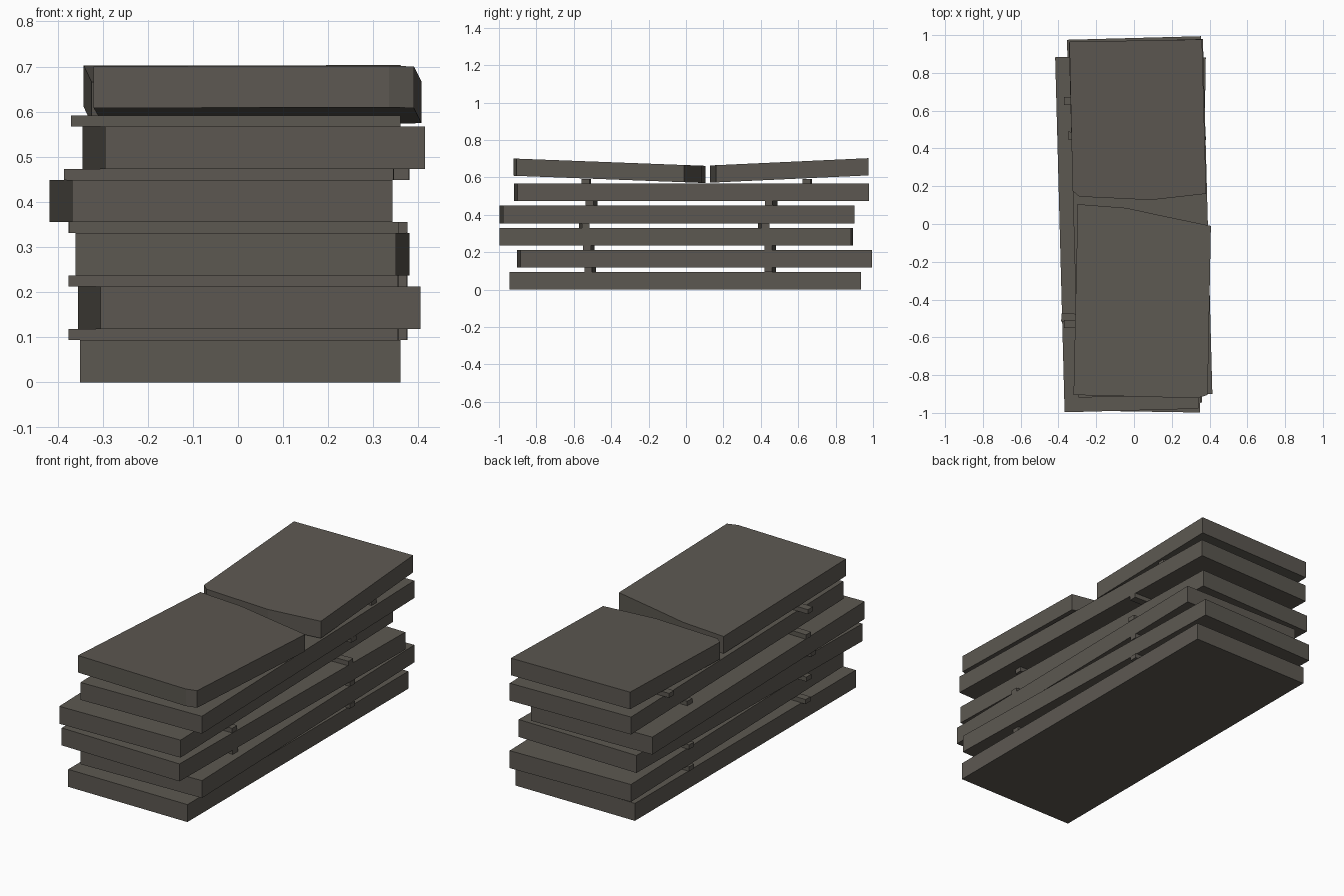
import bpy, bmesh, math
from mathutils import Matrix

if "Cube" in bpy.data.objects:
    bpy.data.objects.remove(bpy.data.objects["Cube"])

concrete = bpy.data.materials.new("weathered concrete")
concrete.diffuse_color = (0.108, 0.098, 0.083, 1)
concrete.use_nodes = True
concrete.node_tree.nodes["Principled BSDF"].inputs["Base Color"].default_value = concrete.diffuse_color


def finish(name, bm):
    bmesh.ops.recalc_face_normals(bm, faces=bm.faces[:])
    me = bpy.data.meshes.new(name)
    bm.to_mesh(me)
    bm.free()
    me.materials.append(concrete)
    ob = bpy.data.objects.new(name, me)
    bpy.context.collection.objects.link(ob)


def box(name, centre, size, angle):
    bm = bmesh.new()
    m = Matrix.Translation(centre) @ Matrix.Rotation(angle, 4, 'Z') @ Matrix.Diagonal((*size, 1))
    bmesh.ops.create_cube(bm, size=1, matrix=m)
    finish(name, bm)


def broken_slab(name, outline, z0, slope, thick):
    """Prism from an outline, its underside at z0 + slope * y."""
    bm = bmesh.new()
    face = bm.faces.new([bm.verts.new((x, y, z0 + slope * y)) for x, y in outline])
    ext = bmesh.ops.extrude_face_region(bm, geom=[face])
    top = [v for v in ext["geom"] if isinstance(v, bmesh.types.BMVert)]
    bmesh.ops.translate(bm, verts=top, vec=(0, 0, thick))
    finish(name, bm)


# Whole slabs: centre x, centre y, turn
PITCH, THICK = 0.1183, 0.094
slabs = [(0.005, -0.005, 0.0), (0.025, 0.045, 0.0266), (0.01, -0.0525, -0.016),
         (-0.0375, -0.0475, 0.0266), (0.035, 0.03, 0.0266)]
for i, (x, y, a) in enumerate(slabs):
    box(f"slab_{i + 1}", (x, y, i * PITCH + THICK / 2), (0.71, 1.88, THICK), a)

# Spacer battens in each gap: (x, y, turn) for the front and back one
battens = [((-0.01, -0.513, -0.027), (0.01, 0.45, -0.027)),
           ((-0.01, -0.52, -0.027), (0.01, 0.45, -0.027)),
           ((-0.01, -0.543, 0.02), (0.01, 0.415, 0.027)),
           ((-0.02, -0.505, -0.03), (0.015, 0.455, -0.035)),
           ((-0.005, -0.533, -0.01), (-0.005, 0.648, -0.01))]
GAP = PITCH - THICK
for i, pair in enumerate(battens):
    z = i * PITCH + THICK + GAP / 2
    for side, (x, y, a) in zip(("front", "back"), pair):
        box(f"batten_{side}_{i + 1}", (x, y, z), (0.73, 0.042, GAP), a)

# Top slab, snapped in two and sagging toward the break
broken_slab("top_slab_front_half",
            [(-0.32, -0.905), (0.335, -0.922), (0.39, -0.905), (0.407, -0.01),
             (0.12, 0.05), (-0.04, 0.085), (-0.298, 0.105)],
            0.574, -0.038, 0.092)
broken_slab("top_slab_back_half",
            [(-0.342, 0.965), (0.36, 0.977), (0.382, 0.16), (0.09, 0.127),
             (-0.29, 0.145), (-0.325, 0.175)],
            0.566, 0.046, 0.092)
